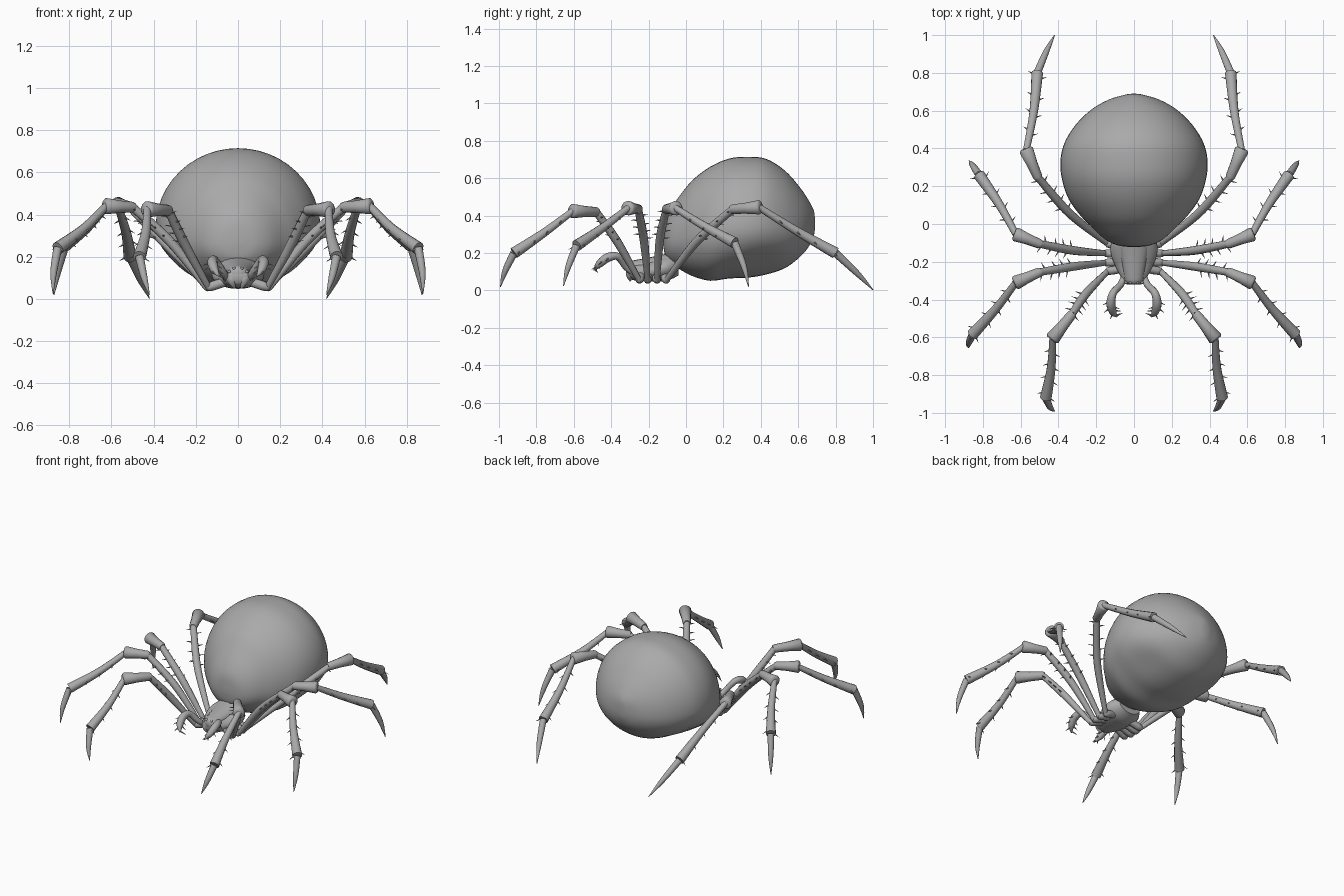
import bpy, bmesh, math
from mathutils import Vector

cube = bpy.data.objects.get("Cube")
if cube:
    bpy.data.objects.remove(cube, do_unlink=True)

grey = bpy.data.materials.new("body grey")
grey.use_nodes = True
grey.diffuse_color = (0.4, 0.4, 0.4, 1)
grey.node_tree.nodes["Principled BSDF"].inputs["Base Color"].default_value = (0.4, 0.4, 0.4, 1)


def finish(name, bm, angle=50):
    bmesh.ops.recalc_face_normals(bm, faces=bm.faces)
    mesh = bpy.data.meshes.new(name)
    bm.to_mesh(mesh)
    bm.free()
    mesh.materials.append(grey)
    ob = bpy.data.objects.new(name, mesh)
    bpy.context.collection.objects.link(ob)
    bpy.ops.object.select_all(action='DESELECT')
    ob.select_set(True)
    bpy.context.view_layer.objects.active = ob
    bpy.ops.object.shade_smooth_by_angle(angle=math.radians(angle))
    return ob


def spline(pts, steps):
    """Smooth curve through tuples of any length."""
    out = []
    last = len(pts) - 1
    for i in range(last):
        quad = [pts[min(max(k, 0), last)] for k in range(i - 1, i + 3)]
        for s in range(steps):
            t = s / steps
            out.append(tuple(
                0.5 * (2 * b + (c - a) * t + (2 * a - 5 * b + 4 * c - d) * t**2
                       + (3 * b - a - 3 * c + d) * t**3)
                for a, b, c, d in zip(*quad)))
    out.append(tuple(pts[-1]))
    return out


def loft(bm, rings):
    """Skin a list of point rings and cap both ends."""
    rows = [[bm.verts.new(p) for p in ring] for ring in rings]
    n = len(rows[0])
    for a, b in zip(rows, rows[1:]):
        for i in range(n):
            j = (i + 1) % n
            bm.faces.new((a[i], a[j], b[j], b[i]))
    bm.faces.new(rows[0])
    bm.faces.new(rows[-1])


def body(name, stations, steps, sides, waist=0.5, dent=0.0):
    """Egg sections along y: (y, top, bottom, half width); waist is the height of the widest line."""
    bm = bmesh.new()
    rings = []
    for y, top, bot, w in spline(stations, steps):
        mid = bot + (top - bot) * waist
        ring = []
        for k in range(sides):
            a = math.tau * k / sides
            c, s = math.cos(a), math.sin(a)
            # Shallow hollow on each lower flank
            slope = math.asin(max(-1, min(1, s))) + 0.85
            f = 1 - dent * math.exp(-(slope / 0.4)**2 - ((y - 0.4) / 0.14)**2)
            ring.append((w * c * f, y, mid + (top - mid if s > 0 else mid - bot) * s * f))
        rings.append(ring)
    loft(bm, rings)
    return finish(name, bm)


def tube(bm, path, sides=12):
    """Round tube through (x, y, z, radius) points."""
    pts = [Vector(p[:3]) for p in path]
    normal = None
    rings = []
    for i, p in enumerate(pts):
        d = (pts[min(i + 1, len(pts) - 1)] - pts[max(i - 1, 0)]).normalized()
        normal = normal - d * normal.dot(d) if normal else d.orthogonal()
        normal.normalize()
        side = d.cross(normal)
        rings.append([p + path[i][3] * (normal * math.cos(a) + side * math.sin(a))
                      for a in (math.tau * k / sides for k in range(sides))])
    loft(bm, rings)


def spines(bm, path, start, count):
    """Rows of small bristles on both sides of a limb segment."""
    for k in range(count):
        i = int((start + (0.9 - start) * k / (count - 1)) * (len(path) - 1))
        p = Vector(path[i][:3])
        d = (Vector(path[i + 1][:3]) - p).normalized()
        out = d.cross(Vector((0, 0, 1))).normalized()
        r = path[i][3]
        for s in (-1, 1):
            q = p + d * 0.014 * s
            dirn = (out * s + d * 0.5 - Vector((0, 0, 0.3))).normalized()
            tip = q + dirn * (r + 0.032)
            tube(bm, [(*(q + dirn * r * 0.7), 0.006), (*tip, 0.0006)], 5)


def mirror(ob):
    mod = ob.modifiers.new("mirror", 'MIRROR')
    mod.use_axis[0] = True


# Abdomen
body("abdomen", [
    (-0.122, 0.29, 0.25, 0.02), (-0.112, 0.37, 0.19, 0.09), (-0.08, 0.44, 0.145, 0.155),
    (-0.02, 0.525, 0.105, 0.22), (0.04, 0.595, 0.075, 0.28), (0.13, 0.662, 0.052, 0.345),
    (0.23, 0.705, 0.064, 0.38), (0.33, 0.715, 0.068, 0.39), (0.43, 0.703, 0.085, 0.368),
    (0.53, 0.64, 0.12, 0.305), (0.61, 0.55, 0.18, 0.22), (0.66, 0.475, 0.24, 0.13),
    (0.685, 0.42, 0.30, 0.045), (0.69, 0.36, 0.35, 0.006)], 5, 48, 0.42, 0.08)

# Carapace with a tapering head shield
body("carapace", [
    (-0.04, 0.19, 0.08, 0.08), (-0.1, 0.19, 0.052, 0.12), (-0.16, 0.17, 0.048, 0.122),
    (-0.22, 0.15, 0.05, 0.1), (-0.28, 0.145, 0.055, 0.07), (-0.31, 0.135, 0.07, 0.055),
    (-0.32, 0.12, 0.09, 0.03)], 4, 28)
body("head_shield", [
    (-0.09, 0.2, 0.11, 0.09), (-0.18, 0.18, 0.1, 0.07), (-0.26, 0.165, 0.09, 0.055),
    (-0.305, 0.155, 0.09, 0.045), (-0.32, 0.14, 0.1, 0.02)], 4, 16)

# Eyes
bm = bmesh.new()
for x, z in ((0.018, 0.145), (0.042, 0.13)):
    made = bmesh.ops.create_uvsphere(bm, u_segments=10, v_segments=8, radius=0.008)
    bmesh.ops.translate(bm, verts=made["verts"], vec=(x, -0.31, z))
mirror(finish("eyes", bm))

# Jaws with fangs
bm = bmesh.new()
tube(bm, spline([(0.025, -0.26, 0.11, 0.018), (0.03, -0.295, 0.1, 0.024),
                 (0.026, -0.3, 0.075, 0.018), (0.015, -0.298, 0.05, 0.003)], 4))
mirror(finish("jaws", bm))

# Pedipalps
bm = bmesh.new()
palp = spline([(0.05, -0.27, 0.09, 0.018), (0.07, -0.32, 0.125, 0.018),
               (0.11, -0.365, 0.182, 0.02), (0.122, -0.42, 0.175, 0.024),
               (0.112, -0.465, 0.14, 0.02), (0.09, -0.492, 0.108, 0.003)], 5)
tube(bm, palp)
spines(bm, palp, 0.6, 3)
mirror(finish("pedipalps", bm))

# Legs: hip, mid femur, knee start, knee end, shin end, tip
legs = {
    "front_legs": [(0.14, -0.25, 0.055), (0.255, -0.37, 0.265), (0.33, -0.48, 0.42),
                   (0.43, -0.605, 0.425), (0.467, -0.92, 0.2), (0.42, -0.992, 0.02)],
    "second_legs": [(0.15, -0.205, 0.055), (0.32, -0.225, 0.27), (0.5, -0.255, 0.435),
                    (0.625, -0.31, 0.44), (0.855, -0.585, 0.24), (0.877, -0.655, 0.025)],
    "third_legs": [(0.15, -0.155, 0.055), (0.32, -0.14, 0.27), (0.5, -0.105, 0.435),
                   (0.625, -0.055, 0.44), (0.82, 0.26, 0.255), (0.873, 0.335, 0.02)],
    "rear_legs": [(0.14, -0.105, 0.055), (0.345, 0.06, 0.265), (0.51, 0.25, 0.435),
                  (0.57, 0.39, 0.445), (0.512, 0.8, 0.2), (0.42, 1.0, 0.003)],
}
for name, joints in legs.items():
    hip, mid, knee, knee_end, shin_end, tip = [Vector(j) for j in joints]
    bm = bmesh.new()
    # Hip joint reaching into the body
    inner = Vector((0.05, hip.y * 0.8 - 0.035, 0.085))
    tube(bm, [(*inner, 0.022), (*hip.lerp(inner, 0.25), 0.023), (*hip, 0.02),
              (*(hip + (hip - inner) * 0.12), 0.01)])
    # Thigh
    femur = spline([(*hip, 0.015), (*mid, 0.023), (*knee, 0.02)], 10)
    tube(bm, femur)
    spines(bm, femur, 0.55, 4)
    # Knee, flaring outward
    kd = (knee_end - knee).normalized()
    tube(bm, [(*(knee - kd * 0.012), 0.02), (*knee, 0.026), (*knee.lerp(knee_end, 0.5), 0.03),
              (*knee_end, 0.039), (*(knee_end + kd * 0.01), 0.03)])
    # Shin, sagging slightly and widening to a socket
    sag = knee_end.lerp(shin_end, 0.5) - Vector((0.01, 0, 0.006))
    shin = spline([(*knee_end, 0.018), (*sag, 0.023), (*shin_end, 0.031)], 10)
    tube(bm, shin)
    spines(bm, shin, 0.25, 4)
    # Curved claw
    bend = shin_end.lerp(tip, 0.5) + (shin_end - knee_end).normalized() * 0.015
    tube(bm, spline([(*shin_end, 0.021), (*bend, 0.016), (*tip, 0.002)], 6))
    mirror(finish(name, bm))
